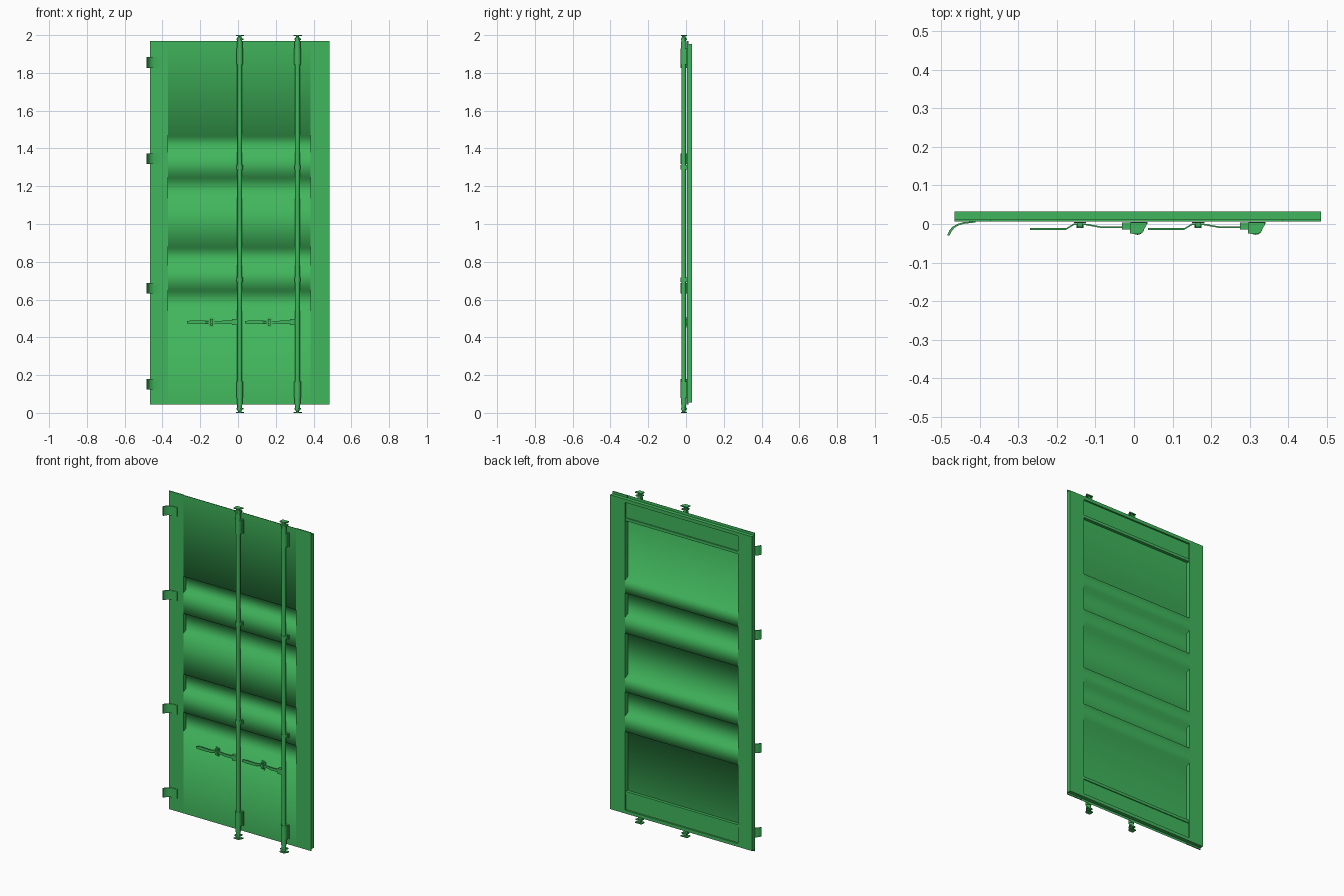
import bpy, math

if "Cube" in bpy.data.objects:
    bpy.data.objects.remove(bpy.data.objects["Cube"])

mat = bpy.data.materials.new("green_paint")
mat.diffuse_color = (0.052, 0.47, 0.107, 1)
mat.use_nodes = True
mat.node_tree.nodes["Principled BSDF"].inputs["Base Color"].default_value = mat.diffuse_color


def mesh(name, verts, faces, smooth=False):
    me = bpy.data.meshes.new(name)
    me.from_pydata(verts, [], faces)
    me.materials.append(mat)
    for p in me.polygons:
        p.use_smooth = smooth
    ob = bpy.data.objects.new(name, me)
    bpy.context.collection.objects.link(ob)
    return ob


def prism(name, pts, a, b, axis='Z'):
    """Extrude a counter-clockwise profile: XY along Z, or XZ along Y."""
    n = len(pts)
    if axis == 'Z':
        verts = [(x, y, h) for h in (a, b) for x, y in pts]
    else:
        verts = [(x, h, z) for h in (b, a) for x, z in pts]
    faces = [tuple(range(n))[::-1], tuple(range(n, 2 * n))]
    faces += [(i, (i + 1) % n, n + (i + 1) % n, n + i) for i in range(n)]
    return mesh(name, verts, faces)


def box(name, x0, x1, y0, y1, z0, z1):
    return prism(name, [(x0, y0), (x1, y0), (x1, y1), (x0, y1)], z0, z1)


def smooth(ob, angle=35):
    bpy.context.view_layer.objects.active = ob
    ob.select_set(True)
    bpy.ops.object.shade_smooth_by_angle(angle=math.radians(angle))
    ob.select_set(False)


def circle(cx, cy, r, n=16):
    return [(cx + r * math.cos(2 * math.pi * i / n), cy + r * math.sin(2 * math.pi * i / n)) for i in range(n)]


XL, XR, IL, IR = -0.465, 0.484, -0.37, 0.385
ZB, ZT, FRONT, BACK = 0.045, 1.968, 0.008, 0.033
SHEET = FRONT - 0.002      # front plane of the pressed sheet
SEAT = SHEET - 0.0005      # back of fittings mounted on the sheet

# Door frame: side stiles with front lips
for name, x0, x1 in (("left_stile", XL, IL), ("right_stile", IR, XR)):
    box(name, x0, x1, FRONT, BACK, ZB + 0.01, ZT - 0.014)
    box(name + "_front_lip", x0, x1, SHEET, FRONT + 0.004, ZB, ZT)

# Top and bottom rails: edge lip, recessed web and inner ridge
for name, edge, s in (("bottom", ZB + 0.01, 1), ("top", ZT - 0.014, -1)):
    for part, a, b, depth in (("edge", 0, 0.02, 0), ("web", 0.02, 0.115, 0.01), ("ridge", 0.115, 0.132, 0.004)):
        z0, z1 = sorted((edge + s * a, edge + s * b))
        box(name + "_rail_" + part, IL, IR, FRONT + 0.003, BACK - depth, z0, z1)

# Pressed sheet with four flat-bottomed horizontal grooves
prof = [(SHEET, ZB)]
for lo, hi in ((0.537, 0.655), (0.777, 0.885), (1.132, 1.252), (1.375, 1.476)):
    prof += [(SHEET, lo), (BACK - 0.001, lo + 0.012), (BACK - 0.001, hi - 0.012), (SHEET, hi)]
prof.append((SHEET, ZT))
n = len(prof)
mesh("pressed_sheet", [(x, y, z) for x in (IL, IR) for y, z in prof],
     [(i, n + i, n + i + 1, i + 1) for i in range(n - 1)], True)

# Curled hinge leaves on the left edge
for z in (0.152, 0.66, 1.345, 1.855):
    outer = [(-0.41, 0.007), (-0.44, 0.005), (-0.458, 0.0), (-0.471, -0.008), (-0.479, -0.018), (-0.484, -0.030)]
    inner = [(-0.478, -0.030), (-0.472, -0.018), (-0.464, -0.009), (-0.453, -0.003), (-0.438, 0.001), (-0.41, 0.004)]
    smooth(prism("hinge_leaf", outer + inner, z - 0.028, z + 0.028))

RY = -0.012
for rx in (0.009, 0.315):
    # Locking bar
    smooth(prism("locking_bar", circle(rx, RY, 0.013), 0.012, 1.988))

    # Bearing housings: rounded front, flange against the door
    arc = [(rx + 0.018 * math.cos(a), RY + 0.002 + 0.018 * math.sin(a))
           for a in [math.pi * (1 + i / 8) for i in range(9)]]
    body = arc + [(rx + 0.018, SEAT), (rx - 0.018, SEAT)]
    for z0, z1, n0, n1 in ((0.08, 0.165, 0.045, 0.08), (1.845, 1.93, 1.93, 1.965)):
        smooth(prism("bar_housing", body, z0, z1))
        smooth(prism("housing_collar", circle(rx, RY, 0.0155), n0, n1))
        box("housing_flange", rx + 0.017, rx + 0.026, 0.0, SEAT, z0, z1)

    # Small mid-height guides
    for z in (0.705, 1.30):
        smooth(prism("bar_guide", [(rx + (x - rx) * 0.9, y) for x, y in body], z - 0.012, z + 0.012))
        box("guide_flange", rx + 0.015, rx + 0.024, 0.0, SEAT, z - 0.012, z + 0.012)

    # Cam ends: two plates and a neck on each end of the bar
    for s, base in ((1, 0.0), (-1, 2.0)):
        for h0, h1, w in ((0.0, 0.006, 1.0), (0.018, 0.025, 0.8)):
            z0, z1 = sorted((base + s * h0, base + s * h1))
            prism("cam_plate", [(rx + w * x, y) for x, y in (
                (-0.02, -0.025), (0.006, -0.026), (0.014, -0.021), (0.018, -0.012),
                (0.024, -0.002), (0.024, 0.004), (-0.02, 0.004))], z0, z1)
        z0, z1 = sorted((base + s * 0.004, base + s * 0.02))
        prism("cam_neck", circle(rx, RY, 0.009, 8), z0, z1)

    # Handle: hub on the bar and a cranked flat lever
    hz = 0.48
    box("handle_hub", rx - 0.04, rx - 0.008, -0.014, 0.004, hz - 0.016, hz + 0.016)
    path = [(-0.279, -0.013, 0.006), (-0.25, -0.013, 0.010), (-0.185, -0.013, 0.008), (-0.165, -0.001, 0.006),
            (-0.135, -0.001, 0.006), (-0.09, -0.009, 0.008), (-0.035, -0.009, 0.009)]
    verts = [(rx + x, y + dy, hz + dz * h) for x, y, h in path
             for dy, dz in ((-0.002, -1), (0.002, -1), (0.002, 1), (-0.002, 1))]
    faces = [(4 * i + j, 4 * i + 4 + j, 4 * i + 4 + (j + 1) % 4, 4 * i + (j + 1) % 4)
             for i in range(len(path) - 1) for j in range(4)]
    k = 4 * len(path) - 4
    mesh("handle_lever", verts, faces + [(0, 1, 2, 3), (k + 3, k + 2, k + 1, k)])

    # Handle catch: base plate, hooks above and below, front latch
    cx = rx - 0.149
    prism("catch_base", [(cx + x, hz + z) for x, z in ((-0.016, -0.022), (0.008, -0.028), (0.016, -0.01),
                                                      (0.016, 0.022), (-0.008, 0.028), (-0.016, 0.01))], 0.002, SEAT, 'Y')
    for s in (-1, 1):
        box("catch_hook", cx - 0.007, cx + 0.007, -0.008, 0.003, hz + s * 0.014 - 0.004, hz + s * 0.014 + 0.004)
    smooth(prism("catch_latch", circle(cx, hz, 0.009, 10), -0.011, -0.003, 'Y'))
